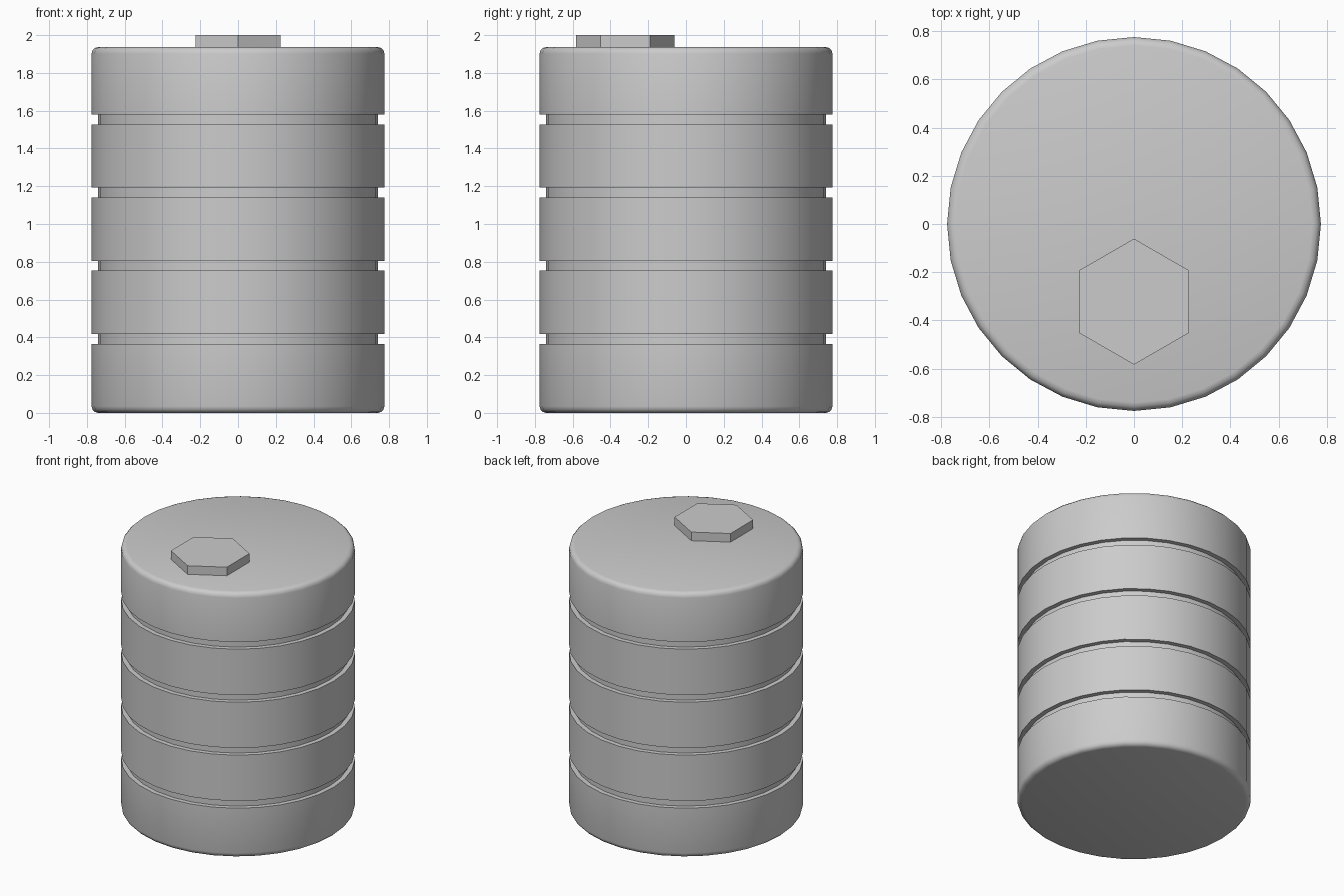
import bpy, bmesh, math

if "Cube" in bpy.data.objects:
    bpy.data.objects.remove(bpy.data.objects["Cube"])

SIDES = 32
R, R_IN, TOP = 0.775, 0.742, 1.937
GROOVES = [(0.365, 0.418), (0.753, 0.805), (1.14, 1.192), (1.528, 1.58)]


def make_object(name, bm):
    bmesh.ops.recalc_face_normals(bm, faces=bm.faces)
    mesh = bpy.data.meshes.new(name)
    bm.to_mesh(mesh)
    bm.free()
    obj = bpy.data.objects.new(name, mesh)
    bpy.context.collection.objects.link(obj)
    return obj


# Barrel side profile: rounded rims with recessed square grooves between bands
B = 0.035
arc = [(B * math.sin(a), B * (1 - math.cos(a))) for a in (0, math.pi / 6, math.pi / 3, math.pi / 2)]
profile = [(R - B + r, z) for r, z in arc]
for lo, hi in GROOVES:
    profile += [(R, lo), (R_IN, lo), (R_IN, hi), (R, hi)]
profile += [(R - B + r, TOP - z) for r, z in reversed(arc)]

# Barrel body, revolved and capped
bm = bmesh.new()
rings = []
for r, z in profile:
    rings.append([bm.verts.new((r * math.cos(2 * math.pi * i / SIDES),
                                r * math.sin(2 * math.pi * i / SIDES), z))
                  for i in range(SIDES)])
for a, b in zip(rings, rings[1:]):
    for i in range(SIDES):
        j = (i + 1) % SIDES
        bm.faces.new((a[i], a[j], b[j], b[i]))
bm.faces.new(rings[0])
bm.faces.new(rings[-1])
barrel = make_object("barrel_body", bm)
bpy.context.view_layer.objects.active = barrel
barrel.select_set(True)
bpy.ops.object.shade_smooth_by_angle(angle=math.radians(40))
barrel.select_set(False)

# Hexagonal filler cap, corner pointing to the front
cap_low = TOP - 0.02
bpy.ops.mesh.primitive_cylinder_add(vertices=6, radius=0.261, depth=2.0 - cap_low,
                                    location=(0, -0.322, (2.0 + cap_low) / 2))
bpy.context.object.name = "filler_cap"
